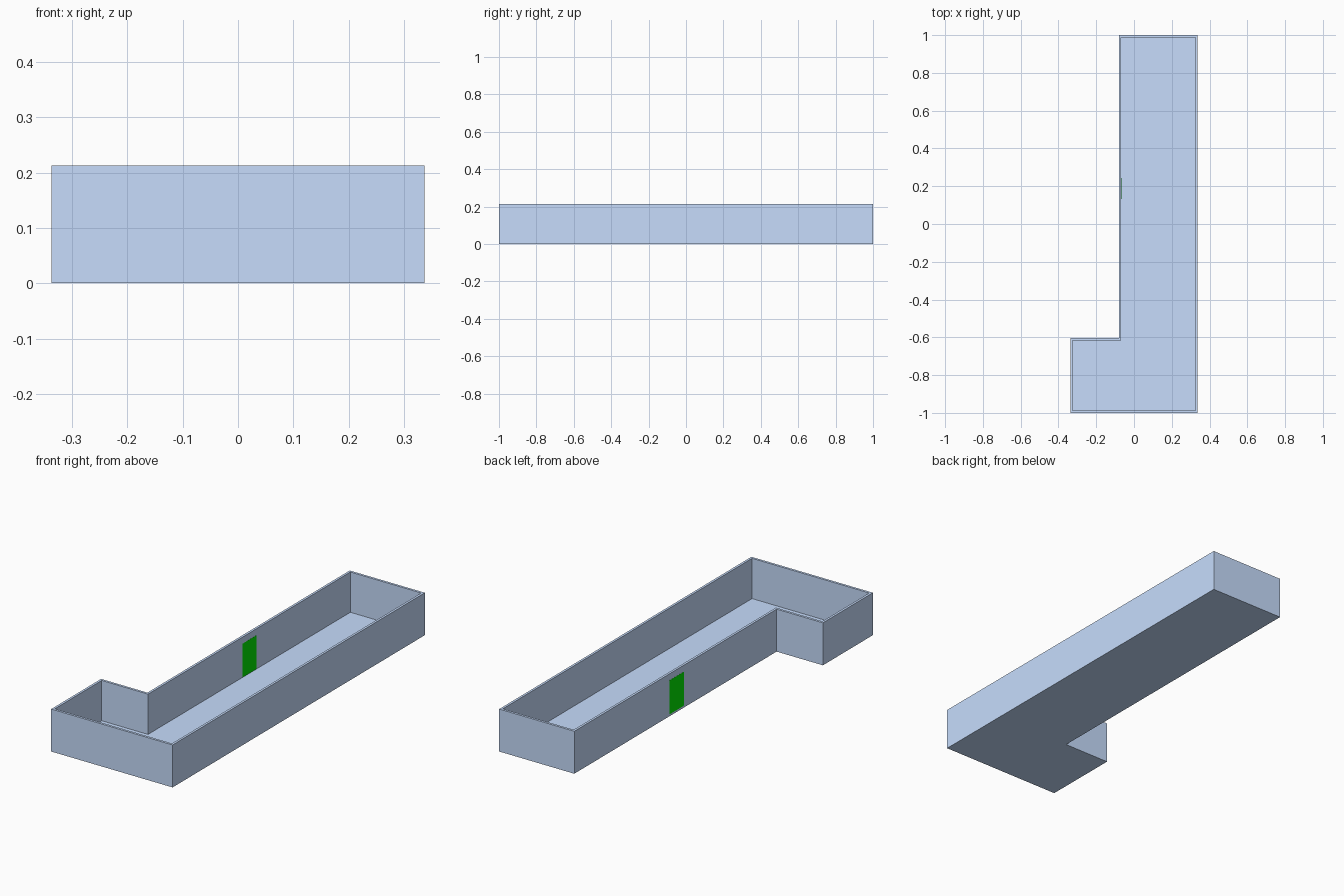
import bpy, bmesh

if "Cube" in bpy.data.objects:
    bpy.data.objects.remove(bpy.data.objects["Cube"])

HEIGHT, WALL, FLOOR = 0.213, 0.012, 0.011

# L-shaped plan, counter-clockwise
PLAN = [(-0.337, -1), (0.337, -1), (0.337, 1),
        (-0.08, 1), (-0.08, -0.604), (-0.337, -0.604)]


def add_object(name, bm, color):
    bmesh.ops.recalc_face_normals(bm, faces=bm.faces)
    mesh = bpy.data.meshes.new(name)
    bm.to_mesh(mesh)
    bm.free()
    mat = bpy.data.materials.new(name + "_paint")
    mat.diffuse_color = color
    mat.use_nodes = True
    mat.node_tree.nodes["Principled BSDF"].inputs["Base Color"].default_value = mat.diffuse_color
    mesh.materials.append(mat)
    obj = bpy.data.objects.new(name, mesh)
    bpy.context.collection.objects.link(obj)


# Open room shell: extrude the plan, inset the top, sink it to floor level
bm = bmesh.new()
base = bm.faces.new([bm.verts.new((x, y, 0)) for x, y in PLAN])
ext = bmesh.ops.extrude_face_region(bm, geom=[base], use_keep_orig=True)["geom"]
top = next(g for g in ext if isinstance(g, bmesh.types.BMFace))
bmesh.ops.translate(bm, verts=top.verts, vec=(0, 0, HEIGHT))
bmesh.ops.recalc_face_normals(bm, faces=bm.faces)
bmesh.ops.inset_region(bm, faces=[top], thickness=WALL, use_even_offset=True)
ext = bmesh.ops.extrude_face_region(bm, geom=[top])["geom"]
bmesh.ops.delete(bm, geom=[top], context='FACES_ONLY')
sunk = [g for g in ext if isinstance(g, bmesh.types.BMVert)]
bmesh.ops.translate(bm, verts=sunk, vec=(0, 0, FLOOR - HEIGHT))
add_object("room_walls_and_floor", bm, (0.57, 0.72, 0.98, 1))

# Green door, showing on both sides of the long left wall
bm = bmesh.new()
bmesh.ops.create_cube(bm, size=1)
bmesh.ops.scale(bm, verts=bm.verts, vec=(WALL + 0.001, 0.113, 0.17))
bmesh.ops.translate(bm, verts=bm.verts, vec=(-0.08 + WALL / 2, 0.188, 0.095))
add_object("door", bm, (0.0, 0.8, 0.0, 1))
